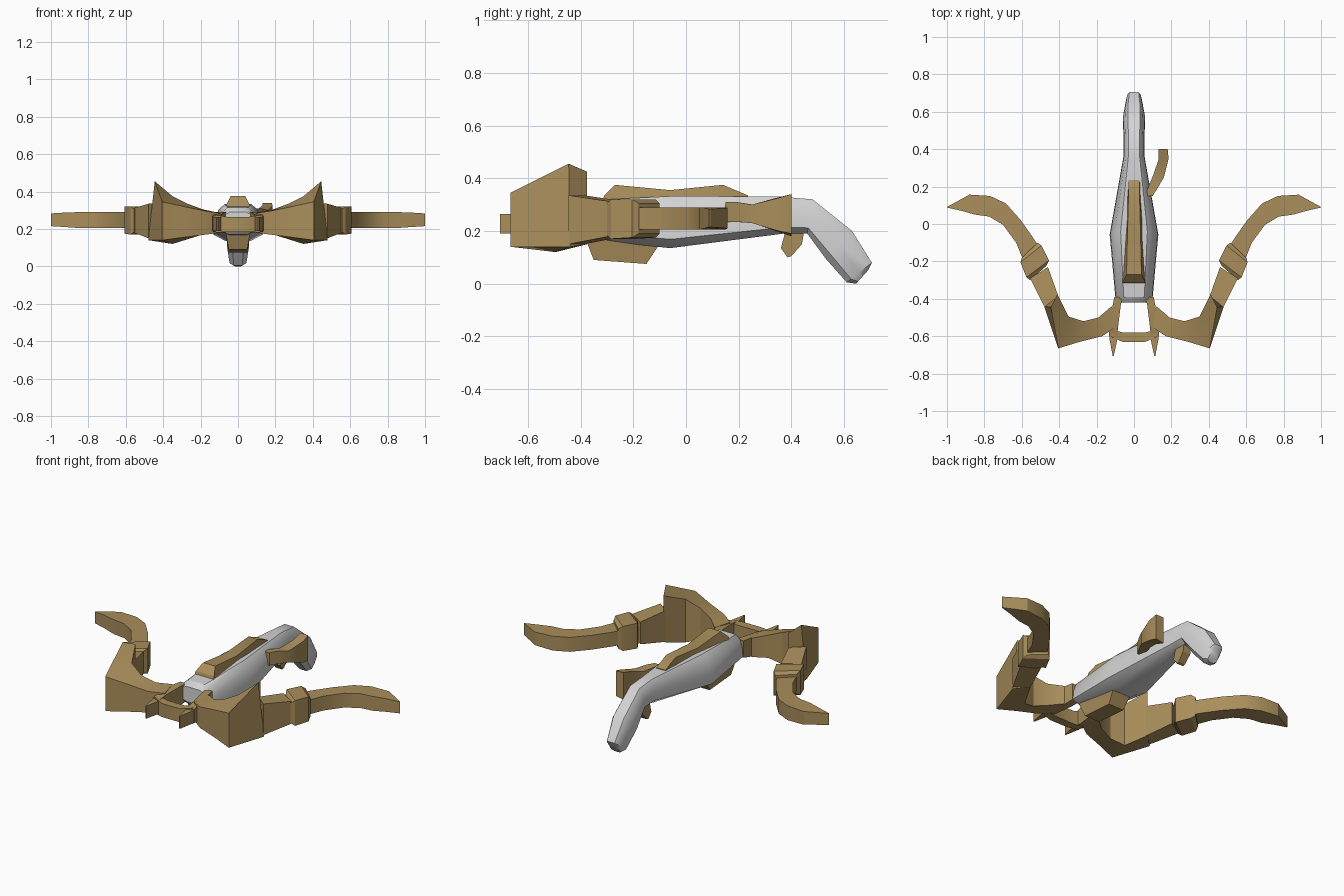
import bpy, bmesh

if "Cube" in bpy.data.objects:
    bpy.data.objects.remove(bpy.data.objects["Cube"])


def material(name, rgb):
    mat = bpy.data.materials.new(name)
    mat.use_nodes = True
    mat.diffuse_color = (*rgb, 1)
    mat.node_tree.nodes["Principled BSDF"].inputs["Base Color"].default_value = (*rgb, 1)
    return mat


gold = material("antique gold", (0.40, 0.27, 0.105))
grey = material("light grey", (0.66, 0.66, 0.66))


def loft(name, rings, mat, mirror=False, angle=0.5):
    """Skin a closed solid through rings of equal point count."""
    bm = bmesh.new()
    loops = [[bm.verts.new(p) for p in ring] for ring in rings]
    count = len(loops[0])
    for a, b in zip(loops, loops[1:]):
        for i in range(count):
            j = (i + 1) % count
            bm.faces.new((a[i], a[j], b[j], b[i]))
    bm.faces.new(loops[0])
    bm.faces.new(loops[-1])
    bmesh.ops.recalc_face_normals(bm, faces=bm.faces)
    mesh = bpy.data.meshes.new(name)
    bm.to_mesh(mesh)
    bm.free()
    mesh.materials.append(mat)
    obj = bpy.data.objects.new(name, mesh)
    bpy.context.collection.objects.link(obj)
    if mirror:
        obj.modifiers.new("Mirror", 'MIRROR')
    bpy.ops.object.select_all(action='DESELECT')
    obj.select_set(True)
    bpy.context.view_layer.objects.active = obj
    bpy.ops.object.shade_smooth_by_angle(angle=angle)
    return obj


def strip(name, stations, mirror=True):
    """Upright band: each station is inner xy, outer xy, bottom and top height."""
    rings = [[(*a, lo), (*b, lo), (*b, hi), (*a, hi)] for a, b, lo, hi in stations]
    return loft(name, rings, gold, mirror)


def wedge(name, stations):
    """Centred block: each station is top yz, bottom yz, top and bottom half width."""
    rings = [[(-v, *b), (v, *b), (w, *t), (-w, *t)] for t, b, w, v in stations]
    return loft(name, rings, gold)


# Stock with a drooping grip, faceted cross-section
section = [(.5, 0), (1, .17), (.97, .5), (.8, .85), (.55, 1)]
section += [(-x, t) for x, t in reversed(section)]
stock_path = [
    ((-.42, .29), (-.42, .2), .085),
    ((-.39, .315), (-.39, .17), .1),
    ((-.04, .333), (-.06, .135), .13),
    ((.36, .33), (.37, .19), .055),
    ((.48, .32), (.46, .19), .055),
    ((.63, .2), (.53, .095), .06),
    ((.705, .08), (.61, .005), .045),
    ((.69, .05), (.645, 0), .03),
]
loft("stock", [[(x * w, b[0] + (t[0] - b[0]) * k, b[1] + (t[1] - b[1]) * k)
                for x, k in section] for t, b, w in stock_path], grey, angle=0.6)

# Bolt rail on top of the stock
wedge("top_rail", [
    ((-.31, .335), (-.32, .3), .06, .065),
    ((-.27, .375), (-.27, .3), .04, .062),
    ((-.06, .355), (-.06, .3), .035, .052),
    ((.14, .375), (.14, .3), .03, .037),
    ((.235, .335), (.235, .3), .03, .03),
])

# Fore grip below the stock, and the trigger
wedge("under_block", [
    ((-.385, .18), (-.35, .09), .065, .05),
    ((-.08, .18), (-.15, .075), .065, .05),
])
wedge("trigger", [
    ((.45, .21), (.38, .21), .025, .025),
    ((.44, .15), (.36, .135), .025, .025),
    ((.4, .105), (.385, .1), .022, .022),
])

# Cocking lever on the left side
strip("side_lever", [
    ((.06, .15), (.10, .15), .235, .31),
    ((.07, .18), (.125, .19), .235, .31),
    ((.1, .255), (.16, .25), .23, .3),
    ((.13, .34), (.185, .35), .2, .325),
    ((.13, .4), (.18, .4), .19, .34),
], mirror=False).data.vertices[-4].co.z = .18

# Front bracket: side arms, curved cross bar and prongs
strip("bracket_arm", [
    ((.06, -.39), (.105, -.39), .19, .29),
    ((.07, -.43), (.115, -.44), .18, .29),
    ((.085, -.55), (.13, -.56), .18, .28),
    ((.09, -.6), (.135, -.6), .19, .27),
])
strip("cross_bar", [
    ((-.12, -.565), (-.12, -.605), .18, .275),
    ((-.06, -.58), (-.06, -.63), .185, .265),
    ((.06, -.58), (.06, -.63), .185, .265),
    ((.12, -.565), (.12, -.605), .18, .275),
], mirror=False)
strip("prong", [
    ((.085, -.58), (.135, -.58), .19, .265),
    ((.09, -.62), (.13, -.62), .19, .265),
    ((.108, -.705), (.114, -.705), .19, .265),
])

# Inner limb flaring up to a peak at the elbow
inner = [(.12, -.44, .18, .29), (.19, -.5, .17, .305), (.27, -.52, .145, .335),
         (.35, -.495, .12, .375), (.41, -.375, .15, .425)]
outer = [(.095, -.55, .18, .285), (.17, -.6, .17, .295), (.29, -.63, .155, .32),
         (.405, -.665, .14, .345)]
rings = [[(ax, ay, al), (bx, by, bl), (bx, by, bh), (ax, ay, ah)]
         for (ax, ay, al, ah), (bx, by, bl, bh) in zip(inner, outer)]
rings.append([(.41, -.375, .15), (.48, -.44, .14), (.445, -.445, .455), (.41, -.375, .425)])
loft("inner_limb", rings, gold, mirror=True)

# Middle limb, collar and curved outer blade
strip("middle_limb", [
    ((.405, -.385), (.478, -.445), .15, .335),
    ((.46, -.23), (.555, -.29), .18, .312),
])
strip("collar", [
    ((.47, -.225), (.555, -.3), .185, .305),
    ((.455, -.195), (.575, -.285), .17, .32),
    ((.495, -.115), (.607, -.205), .175, .32),
    ((.515, -.1), (.6, -.18), .19, .305),
])
strip("outer_limb", [
    ((.51, -.12), (.59, -.2), .205, .29),
    ((.545, -.065), (.63, -.1), .205, .29),
    ((.605, .02), (.7, -.005), .205, .29),
    ((.685, .11), (.775, .04), .205, .29),
    ((.77, .15), (.85, .05), .205, .29),
    ((.88, .157), (.92, .07), .21, .288),
    ((.998, .092), (1, .088), .215, .283),
])
